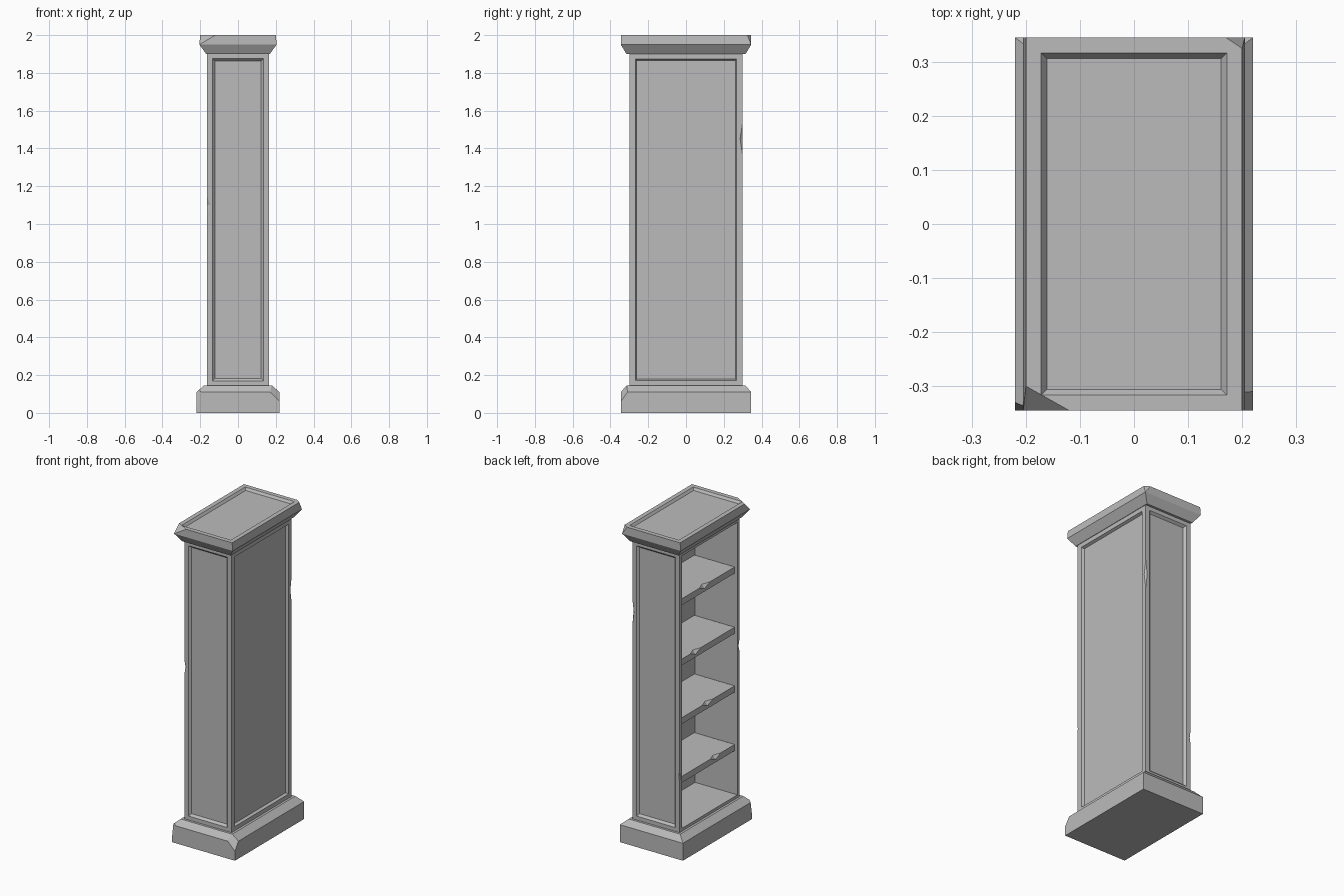
import bpy, bmesh
from mathutils import Vector

old = bpy.data.objects.get("Cube")
if old:
    bpy.data.objects.remove(old, do_unlink=True)

grey = bpy.data.materials.new("worn_grey")
grey.use_nodes = True
grey.diffuse_color = (0.5, 0.5, 0.5, 1)
grey.node_tree.nodes["Principled BSDF"].inputs["Base Color"].default_value = grey.diffuse_color


def finish(name, bm):
    bmesh.ops.recalc_face_normals(bm, faces=bm.faces)
    mesh = bpy.data.meshes.new(name)
    bm.to_mesh(mesh)
    bm.free()
    mesh.materials.append(grey)
    obj = bpy.data.objects.new(name, mesh)
    bpy.context.collection.objects.link(obj)
    return obj


def stack(sections):
    """Rectangular sections (z, half x, half y) joined from bottom to top."""
    bm = bmesh.new()
    rings = [[bm.verts.new((sx * hx, sy * hy, z))
              for sx, sy in ((-1, -1), (1, -1), (1, 1), (-1, 1))]
             for z, hx, hy in sections]
    bm.faces.new(rings[0][::-1])
    bm.faces.new(rings[-1])
    for low, high in zip(rings, rings[1:]):
        for i in range(4):
            j = (i + 1) % 4
            bm.faces.new((low[i], low[j], high[j], high[i]))
    bm.normal_update()
    return bm


def recess(bm, direction, rim, slope, depth):
    """Sink a panel into the face that looks in the given direction."""
    face = max(bm.faces, key=lambda f: f.normal.dot(Vector(direction)) * f.calc_area())
    bmesh.ops.inset_individual(bm, faces=[face], thickness=rim)
    bmesh.ops.inset_individual(bm, faces=[face], thickness=slope, depth=-depth)
    bm.normal_update()


def chop(bm, a, b, c):
    """Slice a corner away through three points, keeping the centre side."""
    a, b, c = Vector(a), Vector(b), Vector(c)
    normal = (b - a).cross(c - a).normalized()
    middle = sum((v.co for v in bm.verts), Vector()) / len(bm.verts)
    if normal.dot(middle - a) > 0:
        normal.negate()
    bmesh.ops.bisect_plane(bm, geom=bm.verts[:] + bm.edges[:] + bm.faces[:],
                           plane_co=a, plane_no=normal, clear_outer=True)
    bmesh.ops.holes_fill(bm, edges=[e for e in bm.edges if e.is_boundary], sides=0)
    bm.normal_update()


def nick(obj, centre, size):
    """Cut a faceted chip out of an edge with a stretched octahedron."""
    bm = bmesh.new()
    bmesh.ops.create_uvsphere(bm, u_segments=4, v_segments=2, radius=1)
    for v in bm.verts:
        v.co = Vector(centre) + v.co * Vector(size)
    cutter = finish("chip_cutter", bm)
    cutter.hide_render = True
    mod = obj.modifiers.new("chip", "BOOLEAN")
    mod.operation = "DIFFERENCE"
    mod.solver = "EXACT"
    mod.object = cutter
    bpy.context.view_layer.objects.active = obj
    bpy.ops.object.modifier_apply(modifier=mod.name)
    bpy.data.objects.remove(cutter, do_unlink=True)


# Plinth with a sloped shoulder and one broken corner
bm = stack([(0, 0.22, 0.345), (0.11, 0.22, 0.345), (0.145, 0.18, 0.315)])
chop(bm, (0.17, -0.345, 0.11), (0.22, -0.31, 0.11), (0.22, -0.345, 0.06))
chop(bm, (-0.22, -0.33, 0.11), (-0.195, -0.345, 0.11), (-0.22, -0.345, 0.02))
finish("plinth", bm)

# Cabinet: raised frames on three sides, open on the fourth
bm = stack([(0.14, 0.165, 0.3), (1.905, 0.165, 0.3)])
recess(bm, (0, -1, 0), 0.042, 0.018, 0.014)
recess(bm, (0, 1, 0), 0.042, 0.018, 0.014)
recess(bm, (1, 0, 0), 0.045, 0.01, 0.016)
recess(bm, (-1, 0, 0), 0.033, 0.0, 0.295)
cabinet = finish("cabinet", bm)
nick(cabinet, (0.172, 0.308, 1.45), (0.025, 0.03, 0.2))
nick(cabinet, (-0.172, -0.308, 1.1), (0.04, 0.025, 0.1))
nick(cabinet, (-0.17, 0.306, 0.5), (0.015, 0.018, 0.1))
nick(cabinet, (0.17, -0.306, 0.7), (0.012, 0.012, 0.12))

# Shelves, each with a chip in the front edge
for i, (z, chip_y) in enumerate(((0.46, -0.08), (0.83, 0.0), (1.2, 0.12), (1.58, 0.03))):
    bm = bmesh.new()
    bmesh.ops.create_cube(bm, size=1)
    for v in bm.verts:
        v.co = v.co * Vector((0.285, 0.54, 0.04)) + Vector((-0.008, 0, z))
    shelf = finish(f"shelf_{i + 1}", bm)
    nick(shelf, (-0.155, chip_y, z + 0.022), (0.025, 0.07, 0.03))

# Crown with a sunken top panel and worn corners
bm = stack([(1.9, 0.168, 0.315), (1.95, 0.205, 0.345), (2.0, 0.2, 0.345)])
recess(bm, (0, 0, 1), 0.04, 0.015, 0.015)
chop(bm, (-0.2, -0.3, 2.0), (-0.12, -0.345, 2.0), (-0.204, -0.345, 1.95))
chop(bm, (0.17, 0.345, 2.0), (0.2, 0.325, 2.0), (0.204, 0.345, 1.95))
finish("crown", bm)
